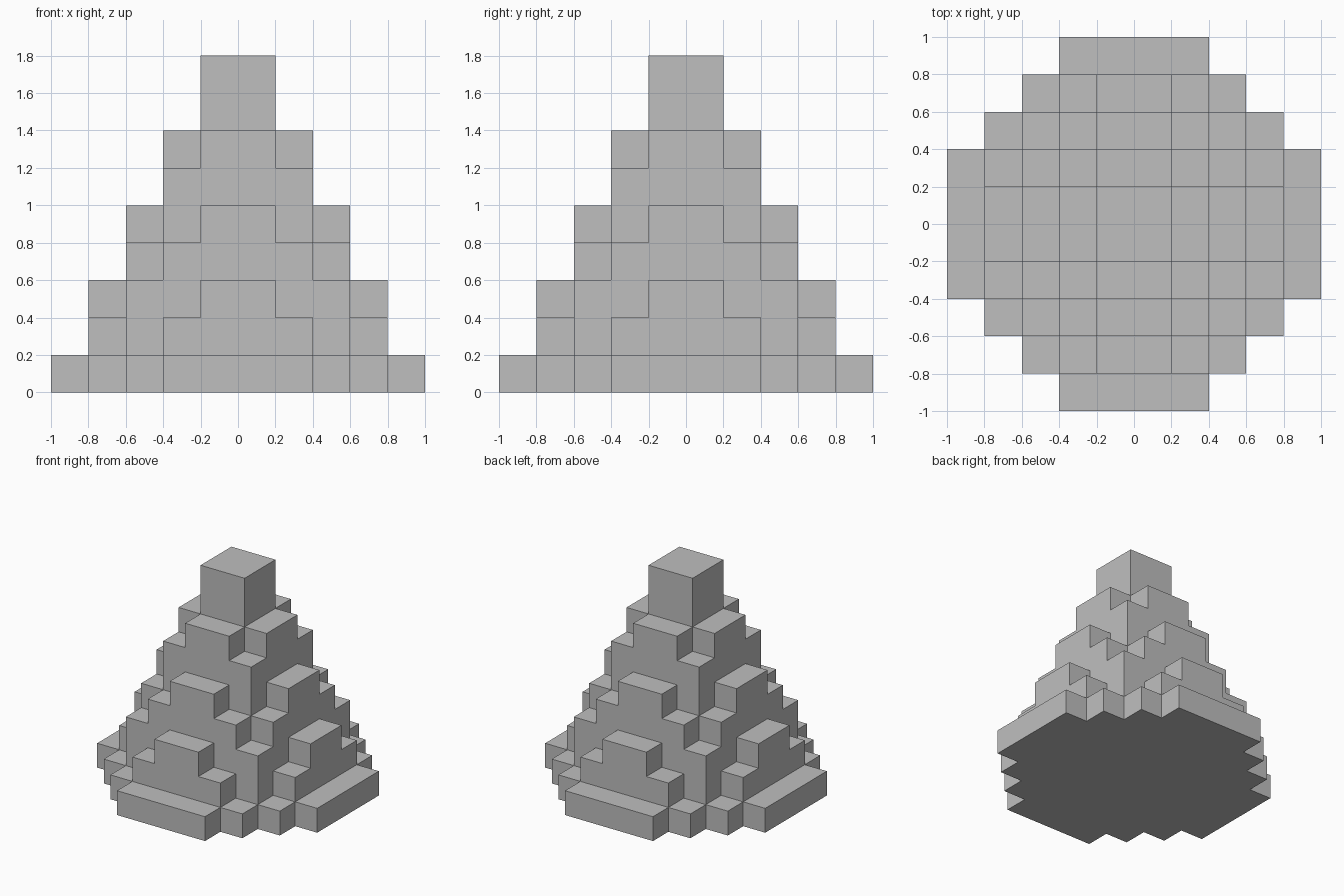
import bpy
import bmesh

cube = bpy.data.objects.get("Cube")
if cube:
    bpy.data.objects.remove(cube, do_unlink=True)

UNIT = 0.2  # size of one block

stone = bpy.data.materials.new("light_grey")
stone.use_nodes = True
grey = (0.52, 0.52, 0.52, 1)
stone.diffuse_color = grey
stone.node_tree.nodes["Principled BSDF"].inputs["Base Color"].default_value = grey


def stepped_outline(corners):
    """Closed plan from one quadrant's outer corners, turned four times."""
    quadrant = [corners[0]]
    for (_, y), nxt in zip(corners, corners[1:]):
        quadrant += [(nxt[0], y), nxt]
    outline = []
    for _ in range(4):
        outline += quadrant
        quadrant = [(-y, x) for x, y in quadrant]
    return outline


def add_tier(name, z, layers):
    """Stack of stepped slabs; each layer is (height, outer corners)."""
    bm = bmesh.new()
    for height, corners in layers:
        ring = [bm.verts.new((x * UNIT, y * UNIT, z * UNIT))
                for x, y in stepped_outline(corners)]
        bottom = bm.faces.new(ring)
        top = bmesh.ops.extrude_face_region(bm, geom=[bottom], use_keep_orig=True)
        verts = [v for v in top["geom"] if isinstance(v, bmesh.types.BMVert)]
        bmesh.ops.translate(bm, verts=verts, vec=(0, 0, height * UNIT))
        z += height
    bmesh.ops.recalc_face_normals(bm, faces=bm.faces)
    mesh = bpy.data.meshes.new(name)
    bm.to_mesh(mesh)
    bm.free()
    mesh.materials.append(stone)
    bpy.context.collection.objects.link(bpy.data.objects.new(name, mesh))
    return z


# Tiers from the ground up: full stepped slab, then a notched slab above it
tiers = [
    ("base_slab", [(1, [(5, 2), (4, 3), (3, 4), (2, 5)])]),
    ("lower_tier", [(1, [(4, 2), (3, 3), (2, 4)]),
                    (1, [(4, 1), (3, 3), (1, 4)])]),
    ("middle_tier", [(1, [(3, 2), (2, 3)]),
                     (1, [(3, 1), (2, 2), (1, 3)])]),
    ("upper_tier", [(1, [(2, 2)]),
                    (1, [(2, 1), (1, 2)])]),
    ("peak_block", [(2, [(1, 1)])]),
]
level = 0
for tier_name, tier_layers in tiers:
    level = add_tier(tier_name, level, tier_layers)
